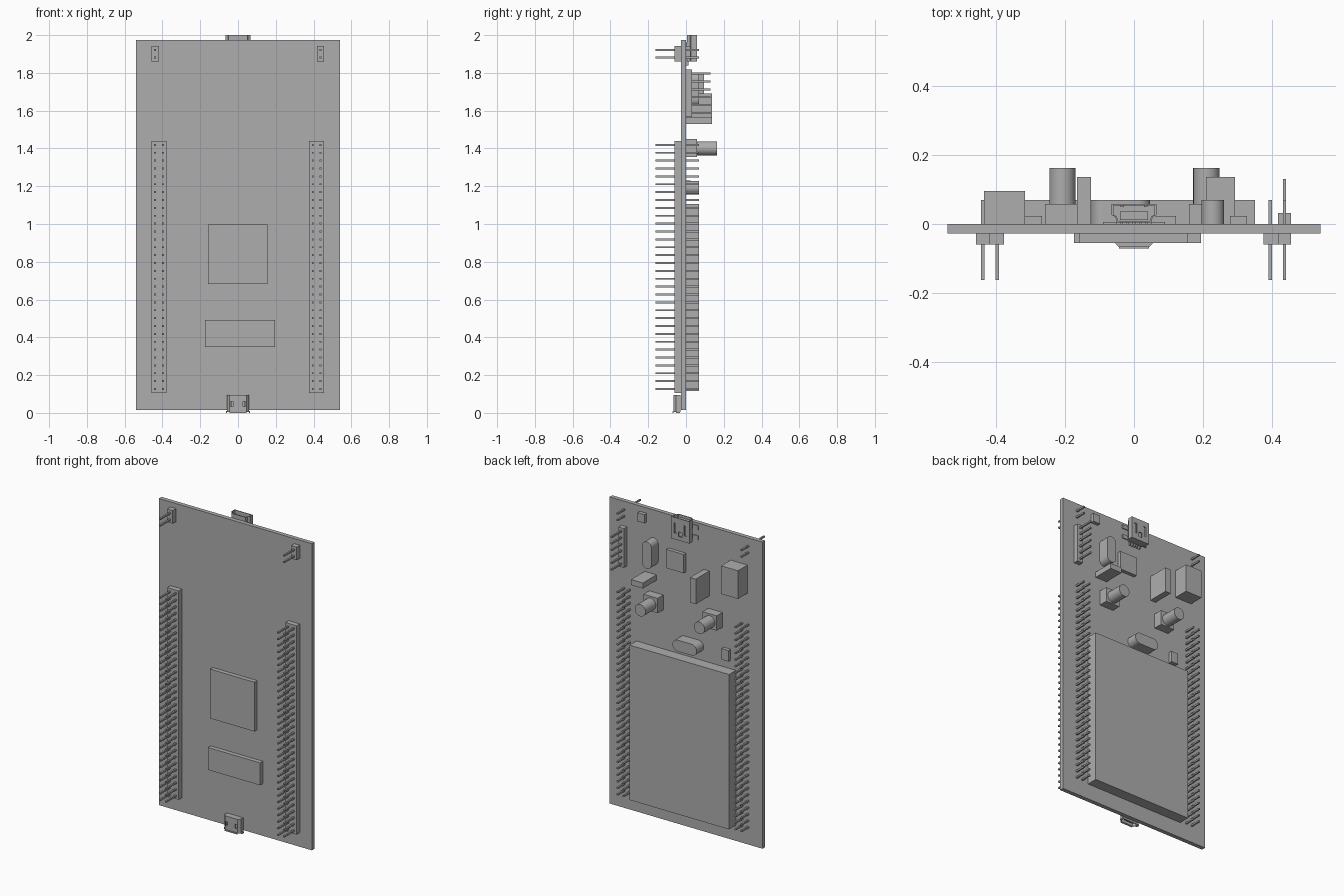
import bpy, bmesh, math
from mathutils import Vector

if "Cube" in bpy.data.objects:
    bpy.data.objects.remove(bpy.data.objects["Cube"])

grey = bpy.data.materials.new("plain_grey")
grey.use_nodes = True
colour = (0.42, 0.42, 0.42, 1)
grey.diffuse_color = colour
grey.node_tree.nodes["Principled BSDF"].inputs["Base Color"].default_value = colour


def finish(name, bm, smooth=False):
    bmesh.ops.recalc_face_normals(bm, faces=bm.faces)
    mesh = bpy.data.meshes.new(name)
    bm.to_mesh(mesh)
    bm.free()
    mesh.materials.append(grey)
    ob = bpy.data.objects.new(name, mesh)
    bpy.context.collection.objects.link(ob)
    if smooth:
        bpy.ops.object.select_all(action='DESELECT')
        ob.select_set(True)
        bpy.context.view_layer.objects.active = ob
        bpy.ops.object.shade_smooth_by_angle(angle=math.radians(30))
    return ob


def add_box(bm, x, y, z):
    """Add a box given its (low, high) range on each axis."""
    verts = bmesh.ops.create_cube(bm, size=1)["verts"]
    for v in verts:
        v.co = Vector([(r[0] + r[1]) / 2 + c * (r[1] - r[0])
                       for c, r in zip(v.co, (x, y, z))])


def boxes(name, ranges):
    bm = bmesh.new()
    for r in ranges:
        add_box(bm, *r)
    return finish(name, bm)


def box(name, x, y, z):
    return boxes(name, [(x, y, z)])


def rounded_prism(name, x, z, r, depth, dx=0, dz=0):
    """Round or oval prism standing out from the back of the board."""
    bm = bmesh.new()
    n = 32
    ring = []
    turn = math.atan2(dz, dx)
    for end in (1, -1):
        for i in range(n // 2 + 1):
            a = turn + math.pi * (i / (n // 2) - 0.5) + (0 if end == 1 else math.pi)
            ring.append((x + end * dx + r * math.cos(a), z + end * dz + r * math.sin(a)))
    verts = [bm.verts.new((px, depth[0], pz)) for px, pz in ring]
    bmesh.ops.remove_doubles(bm, verts=verts, dist=0.0001)
    bm.verts.ensure_lookup_table()
    face = bm.faces.new(bm.verts[:])
    top = bmesh.ops.extrude_face_region(bm, geom=[face])["geom"]
    for v in top:
        if isinstance(v, bmesh.types.BMVert):
            v.co.y = depth[1]
    return finish(name, bm, True)


def socket(name, outline, mouth, back, wall):
    """Hollow metal shell: open at the mouth, closed at the back."""
    bm = bmesh.new()
    cx = sum(p[0] for p in outline) / len(outline)
    cy = (min(p[1] for p in outline) + max(p[1] for p in outline)) / 2
    hx = max(p[0] for p in outline) - cx
    hy = max(p[1] for p in outline) - cy
    inner = [(cx + (px - cx) * (1 - wall / hx), cy + (py - cy) * (1 - wall / hy))
             for px, py in outline]
    floor = back + (wall if mouth > back else -wall)
    loops = [[bm.verts.new((px, py, z)) for px, py in pts]
             for pts, z in ((outline, back), (outline, mouth), (inner, mouth), (inner, floor))]
    n = len(outline)
    for a, b in zip(loops, loops[1:]):
        for i in range(n):
            bm.faces.new((a[i], a[(i + 1) % n], b[(i + 1) % n], b[i]))
    bm.faces.new(loops[0])
    bm.faces.new(loops[-1])
    return finish(name, bm)


def cut(ob, ranges):
    cutter = boxes("slot_cutter", ranges)
    cutter.hide_render = True
    mod = ob.modifiers.new("slots", 'BOOLEAN')
    mod.operation = 'DIFFERENCE'
    mod.solver = 'EXACT'
    mod.object = cutter
    bpy.context.view_layer.objects.active = ob
    bpy.ops.object.modifier_apply(modifier=mod.name)
    bpy.data.objects.remove(cutter)


PITCH = 0.0417
PIN = 0.005


def pin_header(name, columns, z_top, rows, body_y, pin_y):
    """Plastic strip with a grid of square pins, hanging down from z_top."""
    half = 0.0195
    box(name + "_strip", (columns[0] - half, columns[-1] + half), body_y,
        (z_top - rows * PITCH, z_top))
    pins = []
    for x in columns:
        for i in range(rows):
            z = z_top - (i + 0.5) * PITCH
            pins.append(((x - PIN, x + PIN), pin_y, (z - PIN, z + PIN)))
    boxes(name + "_pins", pins)


# Circuit board
box("circuit_board", (-0.541, 0.541), (-0.027, 0), (0.015, 1.975))

# Pin headers on the front, with tails through to the back
front_body, front_pins = (-0.06, -0.027), (-0.162, 0.07)
pin_header("right_long_header", (-0.439, -0.397), 1.44, 32, front_body, front_pins)
pin_header("left_long_header", (0.396, 0.437), 1.44, 32, front_body, front_pins)
pin_header("right_short_header", (-0.439,), 1.943, 2, front_body, front_pins)
pin_header("left_short_header", (0.437,), 1.943, 2, front_body, front_pins)

# Six-pin header on the back
pin_header("back_header", (0.437,), 1.817, 6, (0, 0.032), (0, 0.131))

# Front chips
box("square_chip", (-0.159, 0.155), (-0.055, -0.027), (0.682, 0.997))
box("wide_chip", (-0.174, 0.195), (-0.055, -0.027), (0.349, 0.492))

# Display panel
box("display_panel", (-0.353, 0.351), (0, 0.07), (0.115, 1.105))

# Push buttons
for side, x in (("right", -0.208), ("left", 0.21)):
    box(side + "_button_base", (x - 0.05, x + 0.05), (0, 0.058), (1.355, 1.45))
    rounded_prism(side + "_button_cap", x, 1.40, 0.038, (0.058, 0.163))

# Oval crystals
rounded_prism("lower_crystal", -0.039, 1.192, 0.036, (0, 0.07), dx=0.05)
rounded_prism("upper_crystal", 0.229, 1.712, 0.033, (0, 0.07), dz=0.053)

# Rectangular components on the back
for name, x, height, z in (
        ("large_block", (-0.435, -0.316), 0.096, (1.62, 1.80)),
        ("tall_upright_block", (-0.165, -0.125), 0.137, (1.53, 1.69)),
        ("tall_flat_block", (0.209, 0.293), 0.137, (1.53, 1.565)),
        ("small_chip", (0.0, 0.122), 0.023, (1.64, 1.76)),
        ("lower_tiny_part", (-0.316, -0.267), 0.023, (1.16, 1.23)),
        ("upper_tiny_part", (0.278, 0.328), 0.023, (1.885, 1.94))):
    box(name, x, (0, height), z)

# Top socket on the back, opening upward
mini = socket("top_socket_shell",
              [(-0.05, 0.004), (0.05, 0.004), (0.054, 0.02), (0.065, 0.026),
               (0.065, 0.058), (-0.065, 0.058), (-0.065, 0.026), (-0.054, 0.02)],
              2.0, 1.86, 0.005)
cut(mini, [((s * 0.034 - 0.009, s * 0.034 + 0.009), (0.05, 0.07), (1.90, 1.965))
           for s in (-1, 1)] + [((-0.012, 0.012), (0.05, 0.07), (1.885, 1.915))])
box("top_socket_tongue", (-0.04, 0.04), (0.012, 0.036), (1.865, 1.985))
boxes("top_socket_springs", [((s * 0.034 - 0.005, s * 0.034 + 0.005), (0.049, 0.053), (1.9, 1.965))
                             for s in (-1, 1)])
boxes("top_socket_tabs", [(tuple(sorted((s * 0.05, s * 0.09))), (0, 0.006), z)
                          for s in (-1, 1) for z in ((1.87, 1.895), (1.935, 1.96))])
boxes("top_socket_feet", [((i * 0.018 - 0.004, i * 0.018 + 0.004), (0, 0.012), (1.84, 1.866))
                          for i in range(-2, 3)])

# Bottom socket on the front, opening downward
micro = socket("bottom_socket_shell",
               [(-0.058, -0.029), (0.058, -0.029), (0.058, -0.052), (0.044, -0.067),
                (-0.044, -0.067), (-0.058, -0.052)],
               0.004, 0.095, 0.004)
cut(micro, [((s * 0.034 - 0.007, s * 0.034 + 0.007), (-0.08, -0.06), (0.035, 0.06))
            for s in (-1, 1)])
box("bottom_socket_tongue", (-0.035, 0.035), (-0.05, -0.042), (0.012, 0.092))
box("bottom_socket_lip", (-0.044, 0.044), (-0.071, -0.066), (0, 0.008))
boxes("bottom_socket_side_lips", [(tuple(sorted((s * 0.057, s * 0.064))), (-0.052, -0.032), (0, 0.01))
                                  for s in (-1, 1)])
